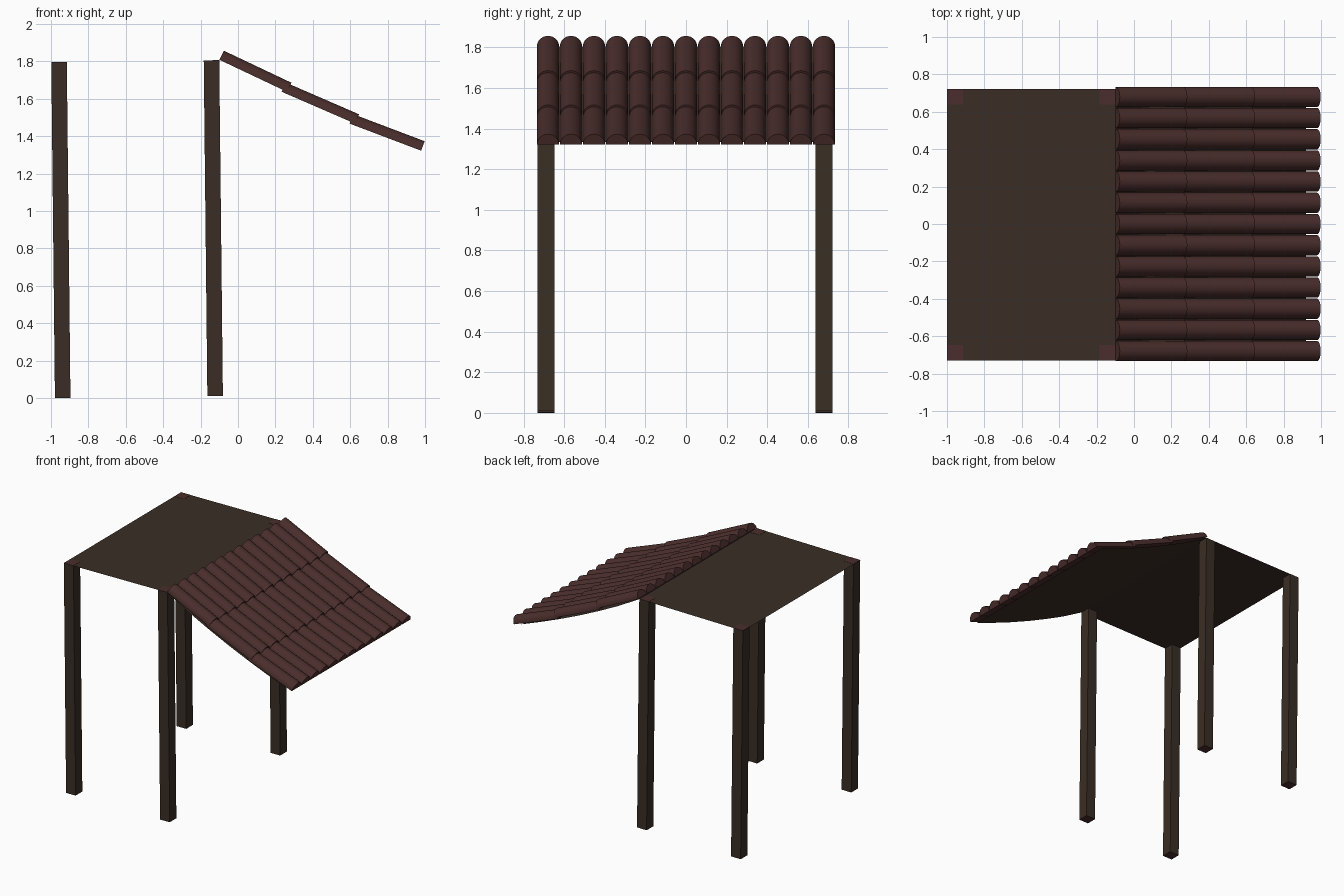
import bpy, bmesh, math
from mathutils import Vector

if "Cube" in bpy.data.objects:
    bpy.data.objects.remove(bpy.data.objects["Cube"])


def material(name, rgb):
    m = bpy.data.materials.new(name)
    m.diffuse_color = (*rgb, 1)
    m.use_nodes = True
    m.node_tree.nodes["Principled BSDF"].inputs["Base Color"].default_value = m.diffuse_color
    return m


WOOD = material("dark wood", (0.042, 0.027, 0.018))
CLAY = material("clay tile", (0.068, 0.027, 0.025))


def add_object(name, bm, *mats):
    mesh = bpy.data.meshes.new(name)
    bm.to_mesh(mesh)
    bm.free()
    for m in mats:
        mesh.materials.append(m)
    ob = bpy.data.objects.new(name, mesh)
    bpy.context.collection.objects.link(ob)
    return ob


def strip(name, profile, y0, y1):
    """Thin sheet swept along y from an x-z profile."""
    bm = bmesh.new()
    rows = [(bm.verts.new((x, y0, z)), bm.verts.new((x, y1, z))) for x, z in profile]
    for (a, b), (c, d) in zip(rows, rows[1:]):
        bm.faces.new((a, c, d, b))
    return add_object(name, bm, WOOD)


# Four slightly leaning posts with tile-coloured ends
TILT = math.radians(-0.62)
for side, x, z in (("outer", -0.947, 0.899), ("inner", -0.132, 0.908)):
    for end, y in (("front", -0.689), ("back", 0.680)):
        bm = bmesh.new()
        bmesh.ops.create_cube(bm, size=1)
        bmesh.ops.scale(bm, vec=(0.083, 0.083, 1.796), verts=bm.verts)
        for f in bm.faces:
            f.material_index = 1 if abs(f.normal.z) > 0.5 else 0
        post = add_object(f"{end}_{side}_post", bm, WOOD, CLAY)
        post.location = (x, y, z)
        post.rotation_euler.y = TILT

# Flat canopy sheet and the sagging sheet beneath the tiles
strip("flat_canopy", [(-1.0, 1.795), (-0.1, 1.805)], -0.73, 0.722)
strip("sloped_underlay",
      [(-0.1, 1.804), (0.08, 1.702), (0.25, 1.617), (0.42, 1.537),
       (0.6, 1.459), (0.76, 1.395), (0.92, 1.334)], -0.73, 0.722)

# Three overlapping rows of half-round tiles, given by their crest lines
R, PITCH, COUNT, SEG = 0.054, 0.1133, 13, 14
ROWS = [((-0.076, 1.857), (0.285, 1.686)),
        ((0.255, 1.687), (0.647, 1.517)),
        ((0.615, 1.518), (0.998, 1.373))]
for i, (a, b) in enumerate(ROWS):
    a, b = Vector((a[0], 0, a[1])), Vector((b[0], 0, b[1]))
    d = (b - a).normalized()
    up = Vector((-d.z, 0, d.x))
    bm = bmesh.new()
    rings = []
    for crest in (a, b):
        base = crest - up * R
        ring = []
        for k in range(SEG + 1):
            t = math.pi * k / SEG
            ring.append(bm.verts.new(base + up * R * math.sin(t)
                                     + Vector((0, R * math.cos(t), 0))))
        rings.append(ring)
    n = SEG + 1
    for k in range(n):
        j = (k + 1) % n
        bm.faces.new((rings[0][k], rings[0][j], rings[1][j], rings[1][k]))
    bm.faces.new(rings[0])
    bm.faces.new(rings[1])
    bmesh.ops.recalc_face_normals(bm, faces=bm.faces)
    row = add_object(f"tile_row_{i + 1}", bm, CLAY)
    row.location.y = -PITCH * (COUNT - 1) / 2
    arr = row.modifiers.new("columns", "ARRAY")
    arr.use_relative_offset = False
    arr.use_constant_offset = True
    arr.constant_offset_displace = (0, PITCH, 0)
    arr.count = COUNT
    bpy.ops.object.select_all(action="DESELECT")
    row.select_set(True)
    bpy.context.view_layer.objects.active = row
    bpy.ops.object.shade_smooth_by_angle(angle=math.radians(35))
